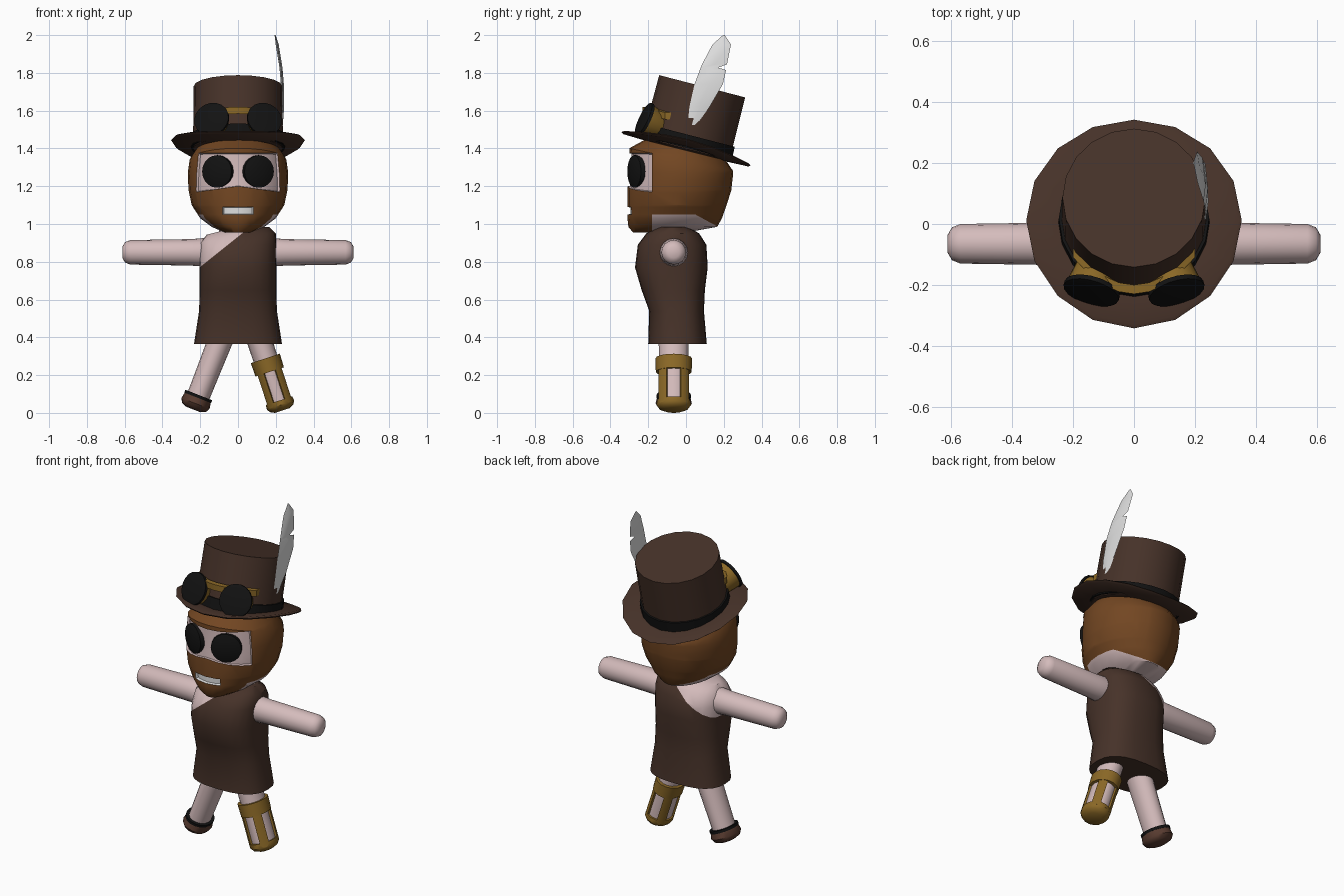
import bpy, bmesh, math
from mathutils import Matrix, Vector

if "Cube" in bpy.data.objects:
    bpy.data.objects.remove(bpy.data.objects["Cube"])


def material(name, rgb):
    m = bpy.data.materials.new(name)
    m.diffuse_color = (*rgb, 1)
    m.use_nodes = True
    m.node_tree.nodes["Principled BSDF"].inputs["Base Color"].default_value = m.diffuse_color
    return m


SKIN = material("pale skin", (0.66, 0.50, 0.50))
HAIR = material("ginger brown", (0.17, 0.062, 0.016))
LEATHER = material("dark leather", (0.062, 0.032, 0.022))
SHOE = material("shoe brown", (0.10, 0.045, 0.03))
BLACK = material("black", (0.006, 0.006, 0.006))
GOLD = material("brass", (0.26, 0.14, 0.02))
WHITE = material("white", (0.75, 0.75, 0.75))
T, R = Matrix.Translation, Matrix.Rotation


def loft(name, rings, mats, M=Matrix(), warp=None, cuts=(), rule=None, sink=None, angle=40):
    """Skin rings of points; cut along planes, colour by rule, sink coloured areas."""
    bm = bmesh.new()
    vs = [[bm.verts.new(p) for p in ring] for ring in rings]
    n = len(vs[0])
    for a, b in zip(vs, vs[1:]):
        for i in range(n):
            j = (i + 1) % n
            bm.faces.new((a[i], a[j], b[j], b[i]))
    bm.faces.new(vs[0][::-1])
    bm.faces.new(vs[-1])
    if warp:
        for v in bm.verts:
            warp(v.co)
    bm.transform(M)
    bmesh.ops.recalc_face_normals(bm, faces=bm.faces)
    for co, no in cuts:
        bmesh.ops.bisect_plane(bm, geom=bm.verts[:] + bm.edges[:] + bm.faces[:],
                               dist=1e-5, plane_co=co, plane_no=no)
    if rule:
        for f in bm.faces:
            f.material_index = rule(f.calc_center_median())
    if sink:
        for depth, test in sink:
            faces = [f for f in bm.faces if test(f)]
            bmesh.ops.inset_region(bm, faces=faces, thickness=0.003, depth=-depth,
                                   use_even_offset=True)
    me = bpy.data.meshes.new(name)
    bm.to_mesh(me)
    bm.free()
    for m in mats:
        me.materials.append(m)
    ob = bpy.data.objects.new(name, me)
    bpy.context.collection.objects.link(ob)
    bpy.ops.object.select_all(action='DESELECT')
    ob.select_set(True)
    bpy.context.view_layer.objects.active = ob
    bpy.ops.object.shade_smooth_by_angle(angle=math.radians(angle))
    return ob


def oval(z, yf, yb, rx, n=24, tilt=0.0, e=2.0):
    """Horizontal superellipse ring from front yf to back yb."""
    pts = []
    for i in range(n):
        a = 2 * math.pi * i / n
        c, s = math.cos(a), math.sin(a)
        x = rx * math.copysign(abs(c) ** (2 / e), c)
        y = (yf + yb) / 2 + (yb - yf) / 2 * math.copysign(abs(s) ** (2 / e), s)
        pts.append((x, y, z - tilt * y))
    return pts


def lathe(name, profile, mat, M, n=16, sy=1.0, warp=None):
    rings = [oval(z, -r * sy, r * sy, r, n) for r, z in profile]
    return loft(name, rings, [mat], M, warp)


# Head: hair and beard with a sunken face window and mouth
head_rings = [oval(0.955, -0.28, 0.0, 0.07), oval(0.985, -0.305, 0.165, 0.14),
              oval(1.03, -0.31, 0.19, 0.20), oval(1.10, -0.31, 0.215, 0.245),
              oval(1.18, -0.31, 0.24, 0.262), oval(1.27, -0.302, 0.25, 0.266),
              oval(1.335, -0.30, 0.25, 0.256, tilt=0.22), oval(1.39, -0.22, 0.21, 0.222, tilt=0.25)]


def head_colour(c):
    if c.y < -0.18 and 1.2 - 0.14 * abs(c.x) < c.z < 1.375:
        return 1                                    # face window
    if c.y < -0.18 and abs(c.x) < 0.083 and 1.05 < c.z < 1.09:
        return 2                                    # mouth
    below_nape = 0.065 * (c.y - 0.05) + 0.12 * (c.z - 1.05) < 0
    if c.y > -0.18 and c.z < 1.05 and below_nape:
        return 1                                    # underside of head
    return 0


loft("head", head_rings, [HAIR, SKIN, WHITE], rule=head_colour,
     cuts=[((0, 0, 1.05), (0, 0, 1)), ((0, 0, 1.09), (0, 0, 1)), ((0, 0, 1.375), (0, 0, 1)),
           ((0, 0, 1.2), (0.14, 0, 1)), ((0, 0, 1.2), (-0.14, 0, 1)),
           ((0, -0.18, 0), (0, 1, 0)), ((0.083, 0, 0), (1, 0, 0)), ((-0.083, 0, 0), (1, 0, 0)),
           ((0, 0.05, 1.05), (0, 0.065, 0.12))],
     sink=[(0.012, lambda f: f.material_index == 1 and f.calc_center_median().z > 1.1),
           (0.015, lambda f: f.material_index == 2)])

# Eyes: shallow black domes facing outward
for s, side in ((-1, "right"), (1, "left")):
    M = T((s * 0.11, -0.27, 1.278)) @ R(s * math.radians(25), 4, 'Z') @ R(math.pi / 2, 4, 'X')
    lathe(side + "_eye", [(0.086, -0.02), (0.086, 0.005), (0.06, 0.014), (0.02, 0.018)], BLACK, M, 20)

# Neck
lathe("neck", [(0.12, 0.88), (0.10, 0.95), (0.10, 1.02)], SKIN, T((0, -0.065, 0)))


# Dress with one bare shoulder
def drop_shoulder(co):
    if co.z > 0.85 and co.x < 0:
        co.z += 0.25 * co.x


dress_profile = [(0.365, -0.20, 0.11, 0.233), (0.54, -0.195, 0.095, 0.206),
                 (0.65, -0.235, 0.10, 0.203), (0.77, -0.27, 0.115, 0.204),
                 (0.89, -0.255, 0.108, 0.205), (0.95, -0.21, 0.07, 0.20),
                 (0.985, -0.15, 0.01, 0.165)]
loft("dress", [oval(*p, e=2.6) for p in dress_profile], [LEATHER, SKIN], warp=drop_shoulder,
     cuts=[((-0.21, 0, 0.765), (-0.2, 0, 0.25))],
     rule=lambda c: int(-0.2 * (c.x + 0.21) + 0.25 * (c.z - 0.765) > 0))

# Arms
for s, side in ((-1, "right"), (1, "left")):
    lathe(side + "_arm", [(0.06, 0.08), (0.078, 0.15), (0.070, 0.25), (0.065, 0.57),
                          (0.054, 0.598), (0.03, 0.612)], SKIN,
          T((0, -0.065, 0.85)) @ R(s * math.pi / 2, 4, 'Y'))

# Right leg with shoe
M = T((-0.225, -0.065, 0.05)) @ R(math.radians(21.5), 4, 'Y')
lathe("right_leg", [(0.06, 0.0), (0.063, 0.2), (0.068, 0.45)], SKIN, M, sy=1.2)
lathe("right_shoe", [(0.04, -0.034), (0.068, -0.022), (0.08, 0.0), (0.073, 0.04)], SHOE, M, sy=1.2)
lathe("shoe_rim", [(0.076, 0.032), (0.077, 0.048), (0.064, 0.048)], BLACK, M, sy=1.2)

# Left leg with brass brace: foot cup, knee ring and four bars
M = T((0.225, -0.065, 0.041)) @ R(math.radians(-18), 4, 'Y')
SY = 1.2
lathe("left_leg", [(0.064, 0.0), (0.064, 0.2), (0.068, 0.45)], SKIN, M, sy=SY)
lathe("brace_foot", [(0.04, -0.03), (0.065, -0.018), (0.076, 0.0), (0.074, 0.025),
                     (0.06, 0.025)], GOLD, M, sy=SY)
lathe("brace_ring", [(0.06, 0.185), (0.079, 0.185), (0.081, 0.26), (0.06, 0.26)], GOLD, M, sy=SY)
for k in range(4):
    a = math.radians(45 + 90 * k)
    corners = [(0.074, -0.33), (0.077, 0), (0.074, 0.33), (0.055, 0.33), (0.055, -0.33)]
    loft("brace_bar_%d" % (k + 1),
         [[(r * math.cos(a + d), SY * r * math.sin(a + d), z) for r, d in corners]
          for z in (0.0, 0.2)], [GOLD], M)

# Hat: brim with raised sides, crown and band, all tilted back
HAT = T((0, 0, 1.398)) @ R(math.radians(-14.5), 4, 'X')


def curl(co):
    co.z += 0.38 * co.x ** 2


lathe("hat_brim", [(0.1, -0.012), (0.22, -0.012), (0.342, -0.008), (0.354, 0.0), (0.342, 0.008),
                   (0.22, 0.014), (0.1, 0.014)], LEATHER, HAT, 16, warp=curl)
lathe("hat_crown", [(0.238, 0.0), (0.235, 0.342)], LEATHER, HAT, 20)
lathe("hat_band", [(0.22, 0.005), (0.25, 0.005), (0.247, 0.075), (0.22, 0.075)], BLACK, HAT, 20)

# Goggles: brass cups, black lenses and a curved strap
for s, side in ((-1, "right"), (1, "left")):
    d = Vector((s * 0.25, -0.87, 0.42))
    M = T((s * 0.14, -0.222, 1.555)) @ d.to_track_quat('Z', 'Y').to_matrix().to_4x4()
    lathe(side + "_goggle_cup", [(0.055, -0.125), (0.072, -0.10), (0.088, -0.008)], GOLD, M, 18)
    lathe(side + "_goggle_lens", [(0.094, -0.012), (0.094, 0.004), (0.07, 0.01)], BLACK, M, 18)
strap = []
for i in range(9):
    x = -0.2 + 0.05 * i
    y = -0.23 + 3 * x * x
    z = 1.602 - 0.25 * (y + 0.23)
    strap.append([(x, y + dy, z + dz) for dy, dz in
                  ((0, -0.018), (0, 0.018), (0.03, 0.018), (0.03, -0.018))])
loft("goggle_strap", strap, [GOLD])

# Feather: thin ridged blade with a notch in its rear edge (z, front y, rear y)
blade = [(1.49, 0.005, 0.03), (1.62, 0.018, 0.125), (1.74, 0.045, 0.195), (1.815, 0.073, 0.212),
         (1.828, 0.078, 0.17), (1.845, 0.085, 0.217), (1.95, 0.14, 0.238), (2.0, 0.196, 0.205)]
feather = []
for z, y0, y1 in blade:
    x, ym = 0.237 - 0.35 * (z - 1.66) ** 2, (y0 + y1) / 2
    t = min(0.008, (y1 - y0) * 0.3)
    feather.append([(x, y0, z), (x + t, ym, z), (x, y1, z), (x - t, ym, z)])
loft("hat_feather", feather, [WHITE])
